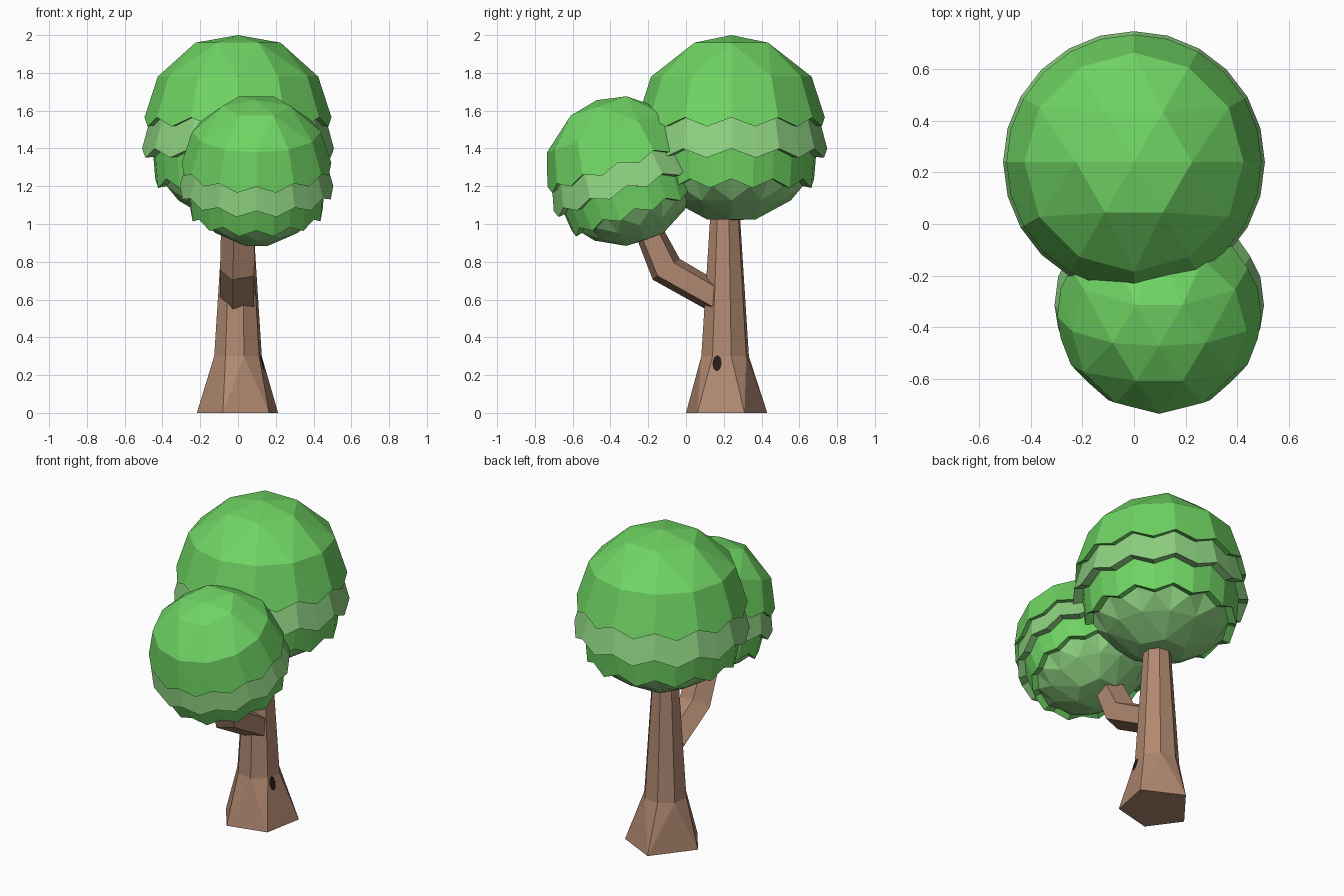
import bpy, bmesh, math
from mathutils import Vector, Matrix
from mathutils.bvhtree import BVHTree

if "Cube" in bpy.data.objects:
    bpy.data.objects.remove(bpy.data.objects["Cube"])


def material(name, rgb):
    m = bpy.data.materials.new(name)
    m.diffuse_color = (*rgb, 1)
    m.use_nodes = True
    m.node_tree.nodes["Principled BSDF"].inputs["Base Color"].default_value = m.diffuse_color
    return m


BARK = material("bark_brown", (0.44, 0.25, 0.165))
KNOT = material("knot_dark", (0.02, 0.012, 0.008))
LEAF = material("leaf_green", (0.16, 0.66, 0.125))
PALE = material("pale_leaf_green", (0.27, 0.64, 0.22))


def finish(bm, name, mats, matrix=Matrix()):
    bmesh.ops.recalc_face_normals(bm, faces=bm.faces)
    bm.transform(matrix)
    me = bpy.data.meshes.new(name)
    bm.to_mesh(me)
    bm.free()
    for m in mats:
        me.materials.append(m)
    ob = bpy.data.objects.new(name, me)
    bpy.context.collection.objects.link(ob)
    return ob


def ring(bm, n, r, c, zig=0, u=Vector((1, 0, 0)), v=Vector((0, 1, 0)), phase=0):
    out = []
    for i in range(n):
        a = phase + 2 * math.pi * i / n
        p = Vector(c) + r * (math.cos(a) * u + math.sin(a) * v)
        p.z += zig * (1 if i % 2 == 0 else -1)
        out.append(bm.verts.new(p))
    return out


def stitch(bm, a, b, mat=0):
    """Join two rings of equal size, of sizes 1:2, or a point and a ring."""
    if len(a) > len(b):
        a, b = b, a
    n, m = len(a), len(b)
    faces = []
    if n == 1:
        faces = [(a[0], b[i], b[(i + 1) % m]) for i in range(m)]
    elif n == m:
        faces = [(a[i], a[(i + 1) % n], b[(i + 1) % n], b[i]) for i in range(n)]
    else:
        for i in range(n):
            j, k = (i + 1) % n, (2 * i + 2) % m
            mid = b[2 * i + 1]
            faces += [(a[i], b[2 * i], mid), (a[i], mid, a[j]), (a[j], mid, b[k])]
    for f in faces:
        bm.faces.new(f).material_index = mat


# Trunk: five-sided flared foot under an eight-sided tapering stem
bm = bmesh.new()
foot = [(-.218, .19), (-.08, 0), (.165, .06), (.212, .31), (-.03, .43)]
base = [bm.verts.new((x, y, 0)) for x, y in foot]
waist = ring(bm, 8, .13, (0, .207, .3), phase=.25)
bmesh.ops.convex_hull(bm, input=base + waist)
inner = [f for f in bm.faces if min(v.co.z for v in f.verts) > .29]
bmesh.ops.delete(bm, geom=inner, context='FACES')
top = ring(bm, 8, .08, (0, .207, 1.06), phase=.25)
stitch(bm, waist, top)
bm.faces.new(top)
bm.normal_update()
hit, normal, _, _ = BVHTree.FromBMesh(bm).ray_cast(Vector((1, .165, .262)), Vector((-1, 0, 0)))
finish(bm, "trunk", [BARK])

# Knot: thin dark oval lying on the foot
if normal.x < 0:
    normal = -normal
bm = bmesh.new()
bmesh.ops.create_circle(bm, cap_ends=True, segments=8, radius=1)
place = (Matrix.Translation(hit + normal * .004)
         @ normal.to_track_quat('Z', 'Y').to_matrix().to_4x4()
         @ Matrix.Diagonal((.025, .045, 1, 1)))
finish(bm, "trunk_knot", [KNOT], place)

# Branch: five-sided bent limb growing forward from the trunk
bm = bmesh.new()
rings = []
for c, v in (((.005, .15, .615), (0, .15, .88)),
             ((.005, -.105, .76), (0, .75, .58)),
             ((.01, -.20, .97), (0, .76, .18)),
             ((.01, -.22, 1.04), (0, .70, .18))):
    rings.append(ring(bm, 5, .1, c, v=Vector(v), phase=-1.9))
for a, b in zip(rings, rings[1:]):
    stitch(bm, a, b)
bm.faces.new(rings[0])
bm.faces.new(rings[-1])
finish(bm, "branch", [BARK])

# Crown profile: sides, radius, height, zigzag, colour of the faces down to the next ring
PROFILE = [
    (1, 0, .49, 0, 0), (6, .225, .45, 0, 0), (12, .425, .27, 0, 0),   # dome
    (24, .495, .03, .024, 0), (24, .462, .035, .024, 1),              # dome lip
    (24, .508, -.135, .024, 1), (24, .452, -.13, .024, 0),            # pale band
    (24, .438, -.295, .024, 0), (24, .392, -.285, .024, 1),           # lower band
    (12, .315, -.385, 0, 1), (6, .15, -.485, 0, 1), (1, 0, -.49, 0, 1)]  # bowl


def crown(name, matrix):
    bm = bmesh.new()
    prev = None
    for n, r, z, zig, mat in PROFILE:
        cur = ring(bm, n, r, (0, 0, z), zig)
        if prev:
            stitch(bm, prev, cur, prev_mat)
        prev, prev_mat = cur, mat
    finish(bm, name, [LEAF, PALE], matrix)


crown("large_crown", Matrix.Translation((0, .24, 1.51)))
crown("small_crown", Matrix.Translation((.098, -.345, 1.285))
      @ Matrix.Rotation(math.radians(19), 4, 'X') @ Matrix.Scale(.8, 4))
